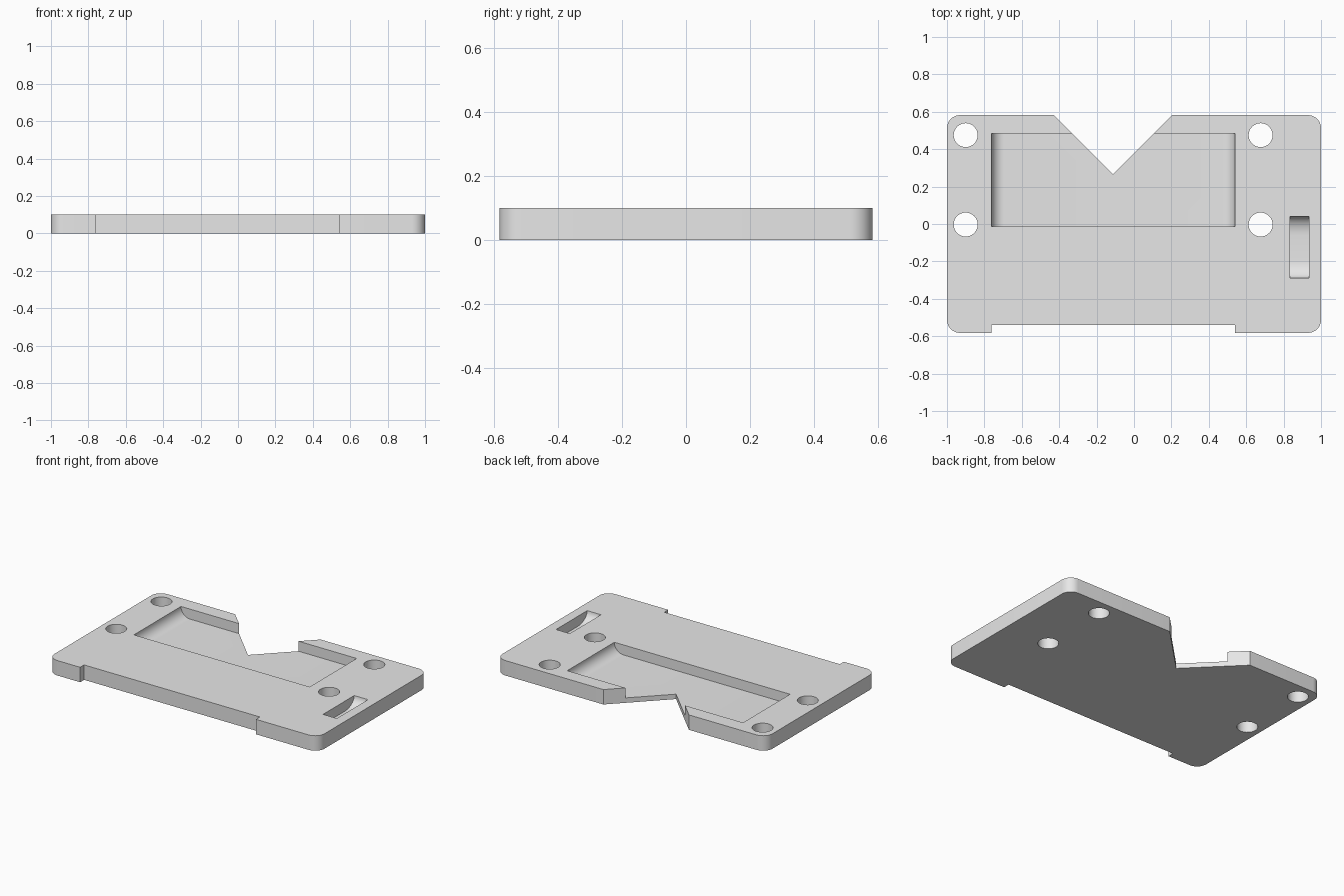
import bpy, bmesh
from math import sin, cos, pi
from mathutils import Vector

if "Cube" in bpy.data.objects:
    bpy.data.objects.remove(bpy.data.objects["Cube"], do_unlink=True)

THICK, DEPTH = 0.10, 0.067
HALF_X, HALF_Y, CORNER = 1.0, 0.582, 0.07
FLOOR = THICK - DEPTH
OVER = 0.03  # how far cutters stick out

grey = bpy.data.materials.new("light grey")
grey.use_nodes = True
grey.diffuse_color = (0.8, 0.8, 0.8, 1)
grey.node_tree.nodes["Principled BSDF"].inputs["Base Color"].default_value = (0.8, 0.8, 0.8, 1)


def prism(name, points, sweep):
    """Sweep a flat outline along a vector into a closed solid."""
    bm = bmesh.new()
    face = bm.faces.new([bm.verts.new(p) for p in points])
    swept = bmesh.ops.extrude_face_region(bm, geom=[face])["geom"]
    bmesh.ops.translate(bm, vec=Vector(sweep),
                        verts=[g for g in swept if isinstance(g, bmesh.types.BMVert)])
    bmesh.ops.recalc_face_normals(bm, faces=bm.faces)
    mesh = bpy.data.meshes.new(name)
    bm.to_mesh(mesh)
    bm.free()
    mesh.materials.append(grey)
    obj = bpy.data.objects.new(name, mesh)
    bpy.context.collection.objects.link(obj)
    return obj


def arc(cx, cy, rx, ry, start, sweep=pi / 2, steps=10):
    return [(cx + rx * cos(start + sweep * i / steps),
             cy + ry * sin(start + sweep * i / steps)) for i in range(steps + 1)]


def trough(a, b, run):
    """Side profile of a pocket whose two ends curve down to a flat floor."""
    return ([(a, THICK + OVER)] + arc(a + run, THICK, run, DEPTH, pi)
            + arc(b - run, THICK, run, DEPTH, 1.5 * pi) + [(b, THICK + OVER)])


# Plate outline: rounded corners, V notch at the back, shallow step at the front
notch_x, notch_half = -0.112, 0.317
step_l, step_r, step_y = -0.762, 0.54, -0.54
ix, iy = HALF_X - CORNER, HALF_Y - CORNER
outline = arc(ix, iy, CORNER, CORNER, 0)
outline += [(notch_x + notch_half, HALF_Y), (notch_x, HALF_Y - notch_half),
            (notch_x - notch_half, HALF_Y)]
outline += arc(-ix, iy, CORNER, CORNER, pi / 2)
outline += arc(-ix, -iy, CORNER, CORNER, pi)
outline += [(step_l, -HALF_Y), (step_l, step_y), (step_r, step_y), (step_r, -HALF_Y)]
outline += arc(ix, -iy, CORNER, CORNER, 1.5 * pi)
plate = prism("mounting_plate", [(x, y, 0) for x, y in outline], (0, 0, THICK))

# Wide pocket and small side slot
cutters = [
    prism("pocket_cutter", [(x, -0.013, z) for x, z in trough(step_l, step_r, DEPTH)],
          (0, 0.498, 0)),
    prism("slot_cutter", [(0.833, y, z) for y, z in trough(-0.29, 0.04, 0.1)],
          (0.102, 0, 0)),
]

# Four through holes
for x in (-0.90, 0.677):
    for y in (-0.003, 0.475):
        ring = arc(x, y, 0.064, 0.064, 0, 2 * pi, 40)[:-1]
        cutters.append(prism("hole_cutter", [(px, py, -OVER) for px, py in ring],
                             (0, 0, THICK + 2 * OVER)))

# Cut everything out of the plate
bpy.ops.object.select_all(action='DESELECT')
plate.select_set(True)
bpy.context.view_layer.objects.active = plate
for cutter in cutters:
    cutter.hide_render = True
    mod = plate.modifiers.new("cut", 'BOOLEAN')
    mod.operation = 'DIFFERENCE'
    mod.solver = 'EXACT'
    mod.object = cutter
    bpy.ops.object.modifier_apply(modifier=mod.name)
    bpy.data.objects.remove(cutter, do_unlink=True)

bpy.ops.object.shade_smooth_by_angle(angle=pi / 6)
